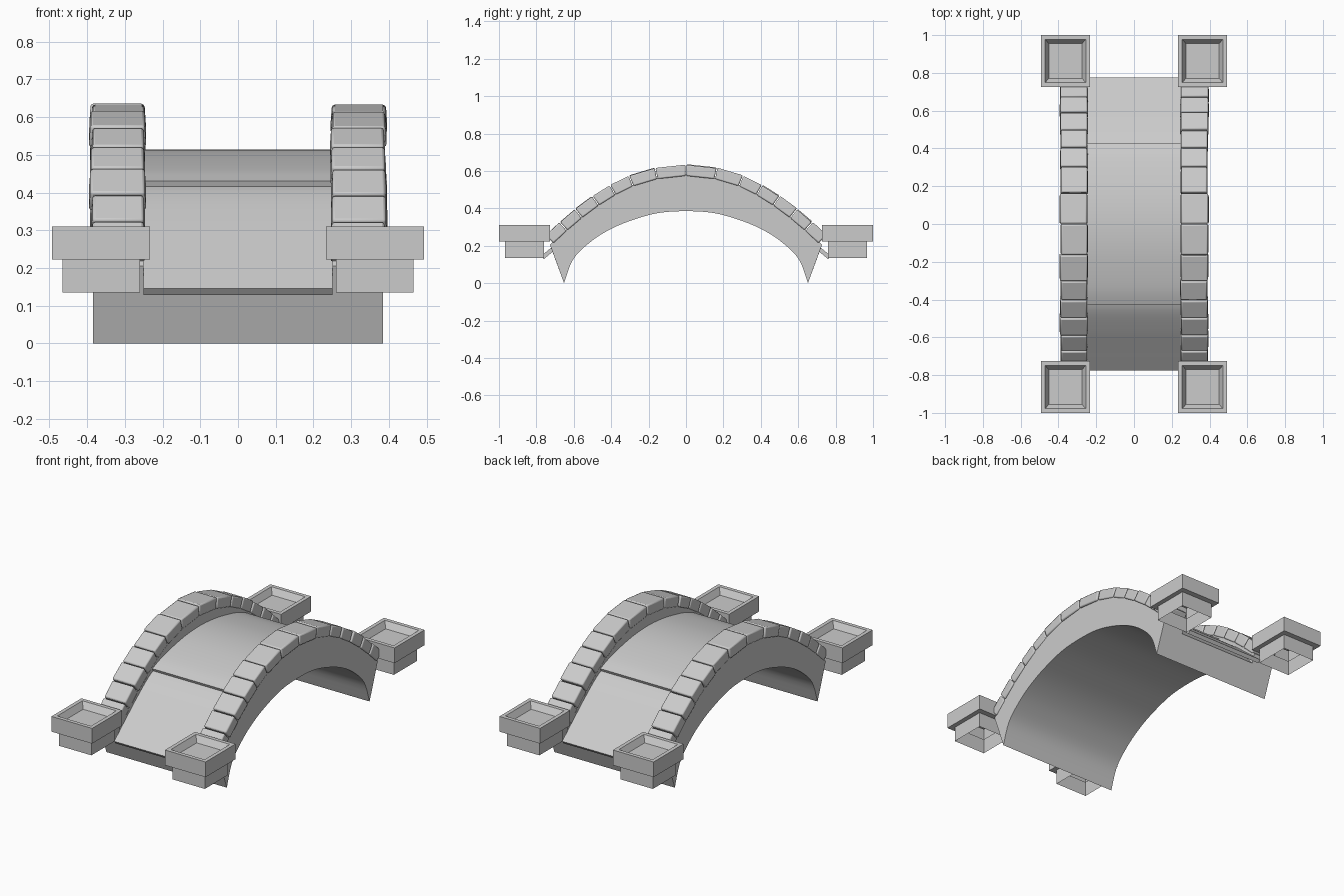
import bpy, bmesh, math, random
from mathutils import Vector

if "Cube" in bpy.data.objects:
    bpy.data.objects.remove(bpy.data.objects["Cube"])

random.seed(4)
W, IN = 0.385, 0.25          # bridge half width, deck half width

# Half profiles (y, z) from the crown down to the bank
SOFFIT = [(0, .385), (.15, .375), (.3, .333), (.42, .28), (.52, .213), (.605, .125), (.652, 0)]
WALL = [(0, .58), (.16, .562), (.3, .518), (.43, .447), (.55, .362), (.65, .277), (.727, .205)]
FLOOR = [(0, .497), (.16, .482), (.3, .445), (.43, .388), (.55, .305), (.64, .225), (.708, .152)]
ROAD = [(0, .50), (.16, .485), (.3, .45), (.43, .412), (.55, .33), (.66, .24), (.775, .145)]
CROWN = [(0, .514), (.12, .507), (.24, .487), (.35, .46), (.425, .431)]


def arch(half, steps=4):
    """Smooth curve through a half profile, mirrored into a full arch."""
    p = [Vector(q) for q in half]
    p = [Vector((-p[1].x, p[1].y))] + p + [2 * p[-1] - p[-2]]
    out = []
    for i in range(1, len(p) - 2):
        a, b, c, d = p[i - 1:i + 3]
        for k in range(steps):
            t = k / steps
            out.append(.5 * (2 * b + (c - a) * t + (2 * a - 5 * b + 4 * c - d) * t * t
                             + (3 * b - a - 3 * c + d) * t ** 3))
    out.append(p[-2])
    return [Vector((-q.x, q.y)) for q in out[:0:-1]] + out


def finish(name, bm, angle=30, bevel=0):
    bmesh.ops.recalc_face_normals(bm, faces=bm.faces)
    me = bpy.data.meshes.new(name)
    bm.to_mesh(me)
    bm.free()
    ob = bpy.data.objects.new(name, me)
    bpy.context.collection.objects.link(ob)
    if bevel:
        m = ob.modifiers.new("bevel", 'BEVEL')
        m.width, m.segments, m.limit_method = bevel, 2, 'ANGLE'
    bpy.ops.object.select_all(action='DESELECT')
    ob.select_set(True)
    bpy.context.view_layer.objects.active = ob
    bpy.ops.object.shade_smooth_by_angle(angle=math.radians(angle))
    return ob


def loft(name, rings, caps=True):
    """Bridge a list of closed rings of points."""
    bm = bmesh.new()
    vs = [[bm.verts.new(p) for p in r] for r in rings]
    n = len(vs[0])
    for a, b in zip(vs, vs[1:]):
        for i in range(n):
            j = (i + 1) % n
            bm.faces.new((a[i], a[j], b[j], b[i]))
    if caps:
        bm.faces.new(vs[0])
    bm.faces.new(vs[-1])
    return finish(name, bm)


# Arch body with a channel between the two side walls
rings = []
for s, w, f in zip(arch(SOFFIT), arch(WALL), arch(FLOOR)):
    rings.append([(-W, *s), (W, *s), (W, *w), (IN, *w), (IN, *f), (-IN, *f), (-IN, *w), (-W, *w)])
loft("arch_body", rings)


# Road surface and raised crown slab
def slab(name, half, thick):
    pts = arch(half)
    rings = []
    for i, p in enumerate(pts):
        t = pts[min(i + 1, len(pts) - 1)] - pts[max(i - 1, 0)]
        q = p - Vector((-t.y, t.x)).normalized() * thick
        rings.append([(-IN, *p), (IN, *p), (IN, *q), (-IN, *q)])
    loft(name, rings)


slab("road_surface", ROAD, .022)
slab("crown_slab", CROWN, .022)

# Coping stones along both walls
CURVE = arch(WALL, 12)


def on_wall(y):
    for a, b in zip(CURVE, CURVE[1:]):
        if a.x <= y <= b.x:
            t = b - a
            return a.lerp(b, (y - a.x) / t.x), Vector((-t.y, t.x)).normalized()
    return CURVE[-1], Vector((.7, .7))


HALF = [0, .155, .285, .38, .47, .56, .64, .715]
JOINTS = [-y for y in HALF[:0:-1]] + HALF
for side, label in ((-1, "left"), (1, "right")):
    bm = bmesh.new()
    for y0, y1 in zip(JOINTS, JOINTS[1:]):
        xi = .247 - random.uniform(0, .004)
        xo = .392 + random.uniform(-.003, .005)
        up = .055 + random.uniform(-.003, .002)
        ends = []
        for y in (y0 + .002, y1 - .002):
            p, n = on_wall(y)
            lo, hi = p - n * .006, p + n * up
            ends.append([bm.verts.new(c) for c in (
                (side * xi, *lo), (side * xo, *lo),
                (side * (xo - .004), *hi), (side * (xi + .004), *hi))])
        a, b = ends
        bm.faces.new(a)
        bm.faces.new(b)
        for i in range(4):
            j = (i + 1) % 4
            bm.faces.new((a[i], a[j], b[j], b[i]))
    finish("coping_stones_" + label, bm, 35, .007)

# Four corner posts: open-bottomed base, wider cap, dished top
STEPS = [(.103, .105, .135), (.103, .105, .222), (.13, .137, .222), (.13, .137, .31),
         (.108, .115, .31), (.088, .092, .275)]
for sx in (-1, 1):
    for sy in (-1, 1):
        cx, cy = sx * .363, sy * .863
        rings = [[(cx + a * hx, cy + b * hy, z) for a, b in ((-1, -1), (1, -1), (1, 1), (-1, 1))]
                 for hx, hy, z in STEPS]
        loft("post_%s_%s" % ("front" if sy < 0 else "back", "left" if sx < 0 else "right"),
             rings, caps=False)
